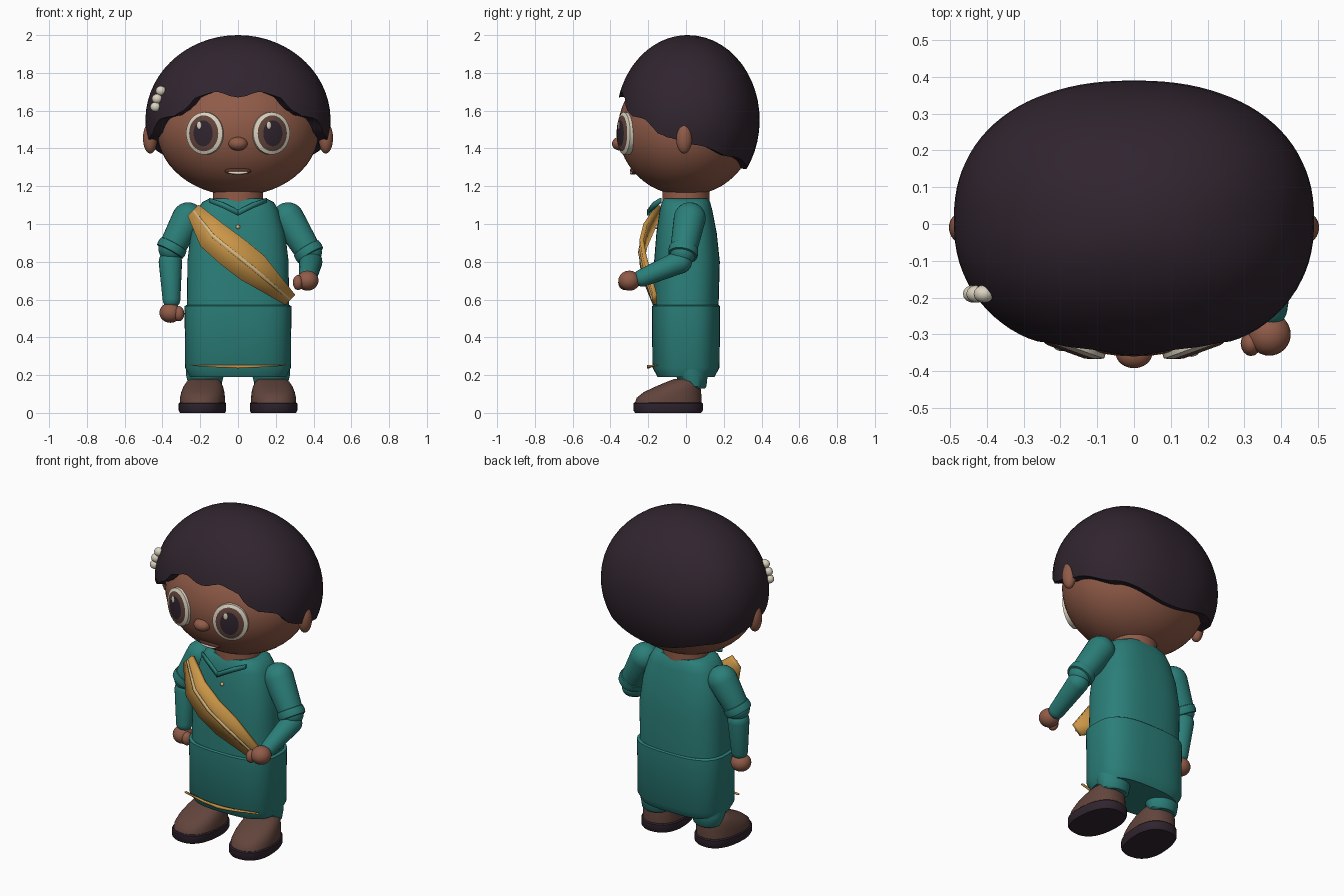
import bpy, bmesh, math
from mathutils import Vector, Matrix, Euler

cube = bpy.data.objects.get("Cube")
if cube:
    bpy.data.objects.remove(cube, do_unlink=True)


def material(name, rgb):
    m = bpy.data.materials.new(name)
    m.use_nodes = True
    m.diffuse_color = (*rgb, 1)
    m.node_tree.nodes["Principled BSDF"].inputs["Base Color"].default_value = (*rgb, 1)
    return m


SKIN = material("skin", (0.28, 0.105, 0.065))
HAIR = material("dark_plum", (0.03, 0.018, 0.028))
TEAL = material("teal_cloth", (0.024, 0.21, 0.19))
GOLD = material("gold_cloth", (0.60, 0.31, 0.065))
TRIM = material("pale_gold", (0.72, 0.50, 0.22))
BROWN = material("brown_leather", (0.12, 0.058, 0.045))
CREAM = material("cream", (0.70, 0.64, 0.52))
LIP = material("lip", (0.11, 0.035, 0.025))


def finish(name, bm, mats, matrix=None, angle=40):
    """Turn a bmesh into a smooth object with sharp creases."""
    bmesh.ops.recalc_face_normals(bm, faces=bm.faces)
    me = bpy.data.meshes.new(name)
    bm.to_mesh(me)
    bm.free()
    for m in mats:
        me.materials.append(m)
    for p in me.polygons:
        p.use_smooth = True
    me.set_sharp_from_angle(angle=math.radians(angle))
    ob = bpy.data.objects.new(name, me)
    bpy.context.scene.collection.objects.link(ob)
    if matrix:
        ob.matrix_world = matrix
    return ob


def place(loc, rot=(0, 0, 0)):
    return Matrix.Translation(loc) @ Euler([math.radians(a) for a in rot]).to_matrix().to_4x4()


def ball(name, loc, radii, mat, rot=(0, 0, 0), seg=32, matrix=None):
    bm = bmesh.new()
    bmesh.ops.create_uvsphere(bm, u_segments=seg, v_segments=seg // 2, radius=1)
    bmesh.ops.scale(bm, vec=radii, verts=bm.verts)
    return finish(name, bm, [mat], matrix or place(loc, rot))


def super_point(a, rx, ry, power):
    c, s = math.cos(a), math.sin(a)
    return (rx * math.copysign(abs(c) ** (2 / power), c),
            ry * math.copysign(abs(s) ** (2 / power), s))


def loft(name, rings, mats, matrix=None, power=2, n=40, bands=None, angle=40):
    """Stack rounded outlines given as (z, half x, half y, centre y)."""
    bm = bmesh.new()
    rows = []
    for z, rx, ry, cy in rings:
        pts = [super_point(math.tau * i / n, rx, ry, power) for i in range(n)]
        rows.append([bm.verts.new((x, y + cy, z)) for x, y in pts])
    for k in range(len(rows) - 1):
        for i in range(n):
            j = (i + 1) % n
            f = bm.faces.new((rows[k][i], rows[k][j], rows[k + 1][j], rows[k + 1][i]))
            f.material_index = bands[k] if bands else 0
    bm.faces.new(rows[0])
    f = bm.faces.new(rows[-1])
    f.material_index = bands[-1] if bands else 0
    return finish(name, bm, mats, matrix, angle)


def limb(name, a, b, ra, rb, mat):
    """Tapered capsule between two points."""
    a, b = Vector(a), Vector(b)
    length = (b - a).length
    steps = [math.pi / 2 * k / 6 for k in range(7)]
    rings = [(-ra * math.cos(t), max(ra * math.sin(t), 0.002)) for t in steps]
    rings += [(length + rb * math.sin(t), max(rb * math.cos(t), 0.002)) for t in steps]
    m = Matrix.Translation(a) @ (b - a).to_track_quat("Z", "Y").to_matrix().to_4x4()
    return loft(name, [(z, r, r, 0) for z, r in rings], [mat], m, n=24)


def ribbon(name, points, widths, across, mat, thick, push=0):
    bm = bmesh.new()
    across = Vector(across)
    rows = []
    for p, w in zip(points, widths):
        p = Vector(p) + Vector((0, push, 0))
        rows.append((bm.verts.new(p - across * w), bm.verts.new(p + across * w)))
    for r, s in zip(rows, rows[1:]):
        bm.faces.new((r[0], r[1], s[1], s[0]))
    ob = finish(name, bm, [mat], angle=15)
    mod = ob.modifiers.new("thickness", "SOLIDIFY")
    mod.thickness, mod.offset = thick, 0
    return ob


# Head, neck and face
ball("head", (0, 0, 1.5), (0.43, 0.36, 0.35), SKIN, seg=56)
loft("neck", [(1.08, .135, .125, 0), (1.22, .13, .125, 0)], [SKIN])
ball("nose", (0, -0.35, 1.425), (0.05, 0.042, 0.036), SKIN)
ball("lips", (0, -0.278, 1.28), (0.07, 0.016, 0.02), LIP, (40, 0, 0))
ball("teeth", (0, -0.284, 1.275), (0.056, 0.016, 0.01), CREAM, (40, 0, 0))
for side, label in ((1, "left"), (-1, "right")):
    ball(label + "_ear", (side * 0.465, -0.01, 1.455), (0.038, 0.043, 0.082), SKIN)
    eye = place((side * 0.177, -0.327, 1.48), (90, 0, side * 20))
    loft(label + "_eye", [(-.03, .103, .112, 0), (.004, .103, .112, 0), (.013, .082, .095, 0),
                          (.022, .054, .069, 0)], [CREAM, BROWN, HAIR], eye,
         bands=[0, 0, 1, 2], angle=60)
    ball(label + "_eye_glint", None, (0.013, 0.02, 0.004), CREAM, seg=16,
         matrix=eye @ Matrix.Translation((-0.022, 0.042, 0.022)))

# Hair cap with a wavy fringe: lower edge height by angle from the front
EDGE = [(0, 1.67), (12, 1.70), (24, 1.675), (34, 1.60), (42, 1.57), (54, 1.56), (61, 1.53),
        (67, 1.48), (78, 1.455), (92, 1.42), (130, 1.355), (180, 1.29)]


def hair_edge(deg):
    for (a, za), (b, zb) in zip(EDGE, EDGE[1:]):
        if deg <= b:
            t = (deg - a) / (b - a)
            t = t * t * (3 - 2 * t)
            return za + (zb - za) * t
    return EDGE[-1][1]


bm = bmesh.new()
N, ROWS = 96, 18
top = bm.verts.new((0, 0.01, 2.0))
columns = []
for i in range(N):
    a = math.tau * i / N
    deg = math.degrees(min(a, math.tau - a))
    low = math.acos((hair_edge(deg) - 1.55) / 0.45)
    x, y = super_point(a - math.pi / 2, 0.49, 0.38, 2.25)
    col = []
    for k in range(1, ROWS + 1):
        t = low * k / ROWS
        r = math.sin(t)
        col.append(bm.verts.new((x * r, y * r + 0.01, 1.55 + 0.45 * math.cos(t))))
    v = col[-1].co
    col.append(bm.verts.new((v.x * 0.78, v.y * 0.78, v.z + 0.01)))
    columns.append(col)
for i in range(N):
    p, q = columns[i], columns[(i + 1) % N]
    bm.faces.new((top, p[0], q[0]))
    for k in range(ROWS):
        bm.faces.new((p[k], p[k + 1], q[k + 1], q[k]))
finish("hair", bm, [HAIR])
for i, (x, z) in enumerate(((-.437, 1.62), (-.428, 1.663), (-.408, 1.705))):
    ball(f"hair_bead_{i + 1}", (x, -0.19, z), (0.028, 0.024, 0.026), CREAM, seg=16)

# Tunic
loft("tunic_top", [(.55, .27, .172, 0), (.8, .268, .174, .005), (.95, .25, .16, .003),
                   (1.07, .215, .14, 0), (1.115, .19, .128, 0), (1.135, .15, .115, 0)],
     [TEAL], power=2.7, n=56)
loft("tunic_skirt", [(.19, .255, .15, 0), (.24, .28, .178, 0), (.565, .283, .18, 0),
                     (.572, .27, .172, 0)], [TEAL], power=2.9, n=56, angle=30)
for side, label in ((1, "left"), (-1, "right")):
    ribbon(label + "_collar", [(side * .15, -.135, 1.125), (side * .08, -.17, 1.10),
                               (0, -.2, 1.06)], (.012, .015, .015), (0, 0, 1), TEAL, 0.012)
ball("brooch", (0, -0.156, 0.985), (0.011, 0.01, 0.011), TRIM, seg=12)
ribbon("hem_band", [(-.25, -.155, .252), (-.1, -.19, .247), (0, -.2, .245), (.1, -.19, .247),
                    (.25, -.155, .252)], (.003, .006, .009, .006, .003), (0, 0, 1), GOLD, 0.012)

# Sash across the chest with a raised centre line
path = [(-.235, -.145, 1.07), (-.137, -.215, .94), (-.03, -.235, .853), (.075, -.22, .77),
        (.275, -.165, .60)]
ribbon("sash", path, (.042, .085, .092, .09, .038), (.7, 0, .7), GOLD, 0.022)
ribbon("sash_line", path, (.006, .01, .01, .01, .006), (.7, 0, .7), TRIM, 0.008, -0.014)

# Arms: shoulder, elbow, wrist, hand and thumb
ARMS = {
    "left": ((.265, .02, 1.03), (.375, -.015, .85), (.385, -.03, .80), (.37, -.23, .715),
             (.368, -.30, .70), (.318, -.325, .69)),
    "right": ((-.265, .02, 1.03), (-.352, 0, .87), (-.358, 0, .80), (-.352, -.02, .60),
              (-.358, -.025, .53), (-.312, -.05, .525)),
}
for label, (shoulder, cuff, elbow, wrist, hand, thumb) in ARMS.items():
    limb(label + "_sleeve", shoulder, cuff, .085, .07, TEAL)
    axis = (Vector(cuff) - Vector(shoulder)).to_track_quat("Z", "Y").to_matrix().to_4x4()
    loft(label + "_cuff", [(-.03, .066, .066, 0), (-.025, .077, .077, 0), (.0, .08, .08, 0),
                           (.018, .077, .077, 0), (.022, .06, .06, 0)], [TEAL],
         Matrix.Translation(cuff) @ axis, n=28)
    limb(label + "_forearm", elbow, wrist, .062, .047, TEAL)
    ball(label + "_hand", hand, (.058, .058, .053), SKIN)
    ball(label + "_thumb", thumb, (.028, .034, .04), SKIN, seg=16)

# Legs and shoes, toes turned slightly outward
for side, label in ((1, "left"), (-1, "right")):
    loft(label + "_trouser_leg", [(.13, .07, .055, .045), (.14, .085, .068, .04),
                                  (.2, .1, .085, .03), (.28, .1, .09, .02)], [TEAL],
         place((side * 0.175, 0, 0)))
    foot = place((side * 0.18, 0, 0), (0, 0, side * 5))
    loft(label + "_sole", [(0, .118, .175, -.095), (.012, .124, .184, -.095),
                           (.05, .124, .184, -.095), (.056, .118, .178, -.095)],
         [HAIR], foot, power=2.4)
    loft(label + "_shoe", [(.05, .119, .177, -.095), (.08, .118, .172, -.09),
                           (.11, .113, .152, -.072), (.14, .104, .118, -.042),
                           (.165, .09, .085, -.015), (.18, .07, .06, 0)],
         [BROWN], foot, power=2.3, angle=60)
